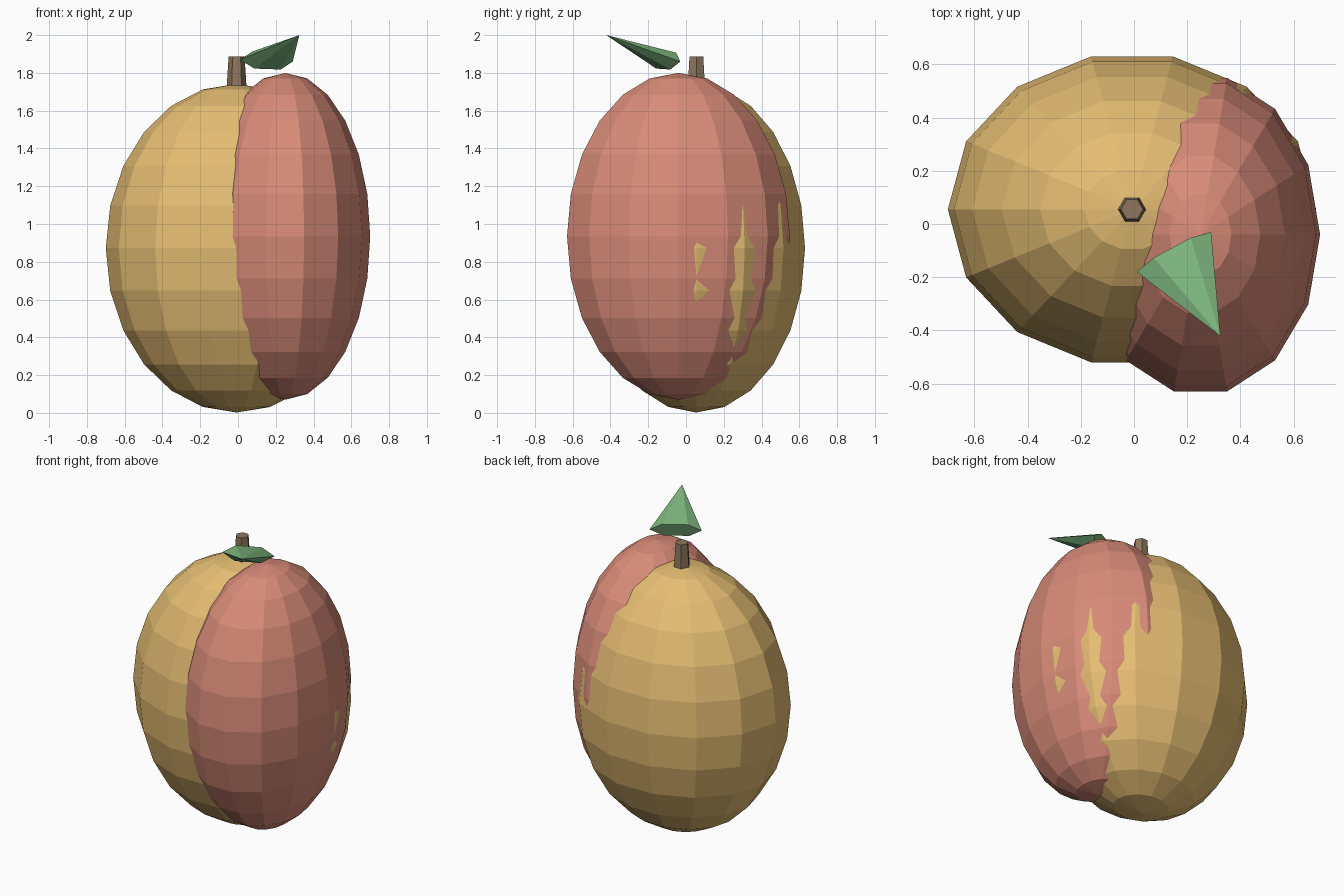
import bpy, bmesh, math
from mathutils import Vector, Matrix

if "Cube" in bpy.data.objects:
    bpy.data.objects.remove(bpy.data.objects["Cube"])


def material(name, rgb):
    m = bpy.data.materials.new(name)
    m.diffuse_color = (*rgb, 1)
    m.use_nodes = True
    m.node_tree.nodes["Principled BSDF"].inputs["Base Color"].default_value = m.diffuse_color
    return m


def finish(name, bm, mat):
    bmesh.ops.recalc_face_normals(bm, faces=bm.faces)
    mesh = bpy.data.meshes.new(name)
    bm.to_mesh(mesh)
    bm.free()
    mesh.materials.append(mat)
    ob = bpy.data.objects.new(name, mesh)
    bpy.context.collection.objects.link(ob)
    return ob


def ring(bm, centre, u, v, n):
    """Polygon of n points on the ellipse with half axes u and v."""
    return [bm.verts.new(centre + u * math.cos(2 * math.pi * i / n)
                         + v * math.sin(2 * math.pi * i / n)) for i in range(n)]


def bridge(bm, a, b):
    n = len(a)
    for i in range(n):
        bm.faces.new((a[i], a[(i + 1) % n], b[(i + 1) % n], b[i]))


def fan(bm, loop, tip):
    for i in range(len(loop)):
        bm.faces.new((loop[i], loop[(i + 1) % len(loop)], tip))


def ellipsoid(name, centre, radii, mat, sides=14, rows=12):
    c, (rx, ry, rz) = Vector(centre), radii
    bm = bmesh.new()
    loops = []
    for k in range(1, rows):
        t = math.pi * k / rows
        s = math.sin(t)
        loops.append(ring(bm, c - Vector((0, 0, rz * math.cos(t))),
                          Vector((rx * s, 0, 0)), Vector((0, ry * s, 0)), sides))
    for a, b in zip(loops, loops[1:]):
        bridge(bm, a, b)
    fan(bm, loops[0], bm.verts.new(c - Vector((0, 0, rz))))
    fan(bm, loops[-1], bm.verts.new(c + Vector((0, 0, rz))))
    return finish(name, bm, mat)


yellow = material("yellow_skin", (0.78, 0.51, 0.17))
pink = material("blush_skin", (0.69, 0.26, 0.19))
brown = material("stem_brown", (0.27, 0.18, 0.11))
green = material("leaf_green", (0.21, 0.47, 0.21))

# Fruit body and the overlapping blush lobe
ellipsoid("fruit_body", (-0.0075, 0.055, 0.872), (0.6925, 0.59, 0.87), yellow)
ellipsoid("blush_lobe", (0.25, -0.04, 0.935), (0.45, 0.605, 0.865), pink)

# Tapered six-sided stem
bm = bmesh.new()
bmesh.ops.create_cone(bm, cap_ends=True, segments=6, radius1=0.055, radius2=0.042,
                      depth=0.2)
bmesh.ops.rotate(bm, verts=bm.verts, matrix=Matrix.Rotation(math.radians(30), 3, 'Z'))
bmesh.ops.translate(bm, verts=bm.verts, vec=(-0.0075, 0.055, 1.788))
xs = max(v.co.x for v in bm.verts) + 0.0075
if xs < 0.052:  # keep a corner pointing along x
    bmesh.ops.rotate(bm, verts=bm.verts, cent=(-0.0075, 0.055, 0),
                     matrix=Matrix.Rotation(math.radians(30), 3, 'Z'))
finish("stem", bm, brown)

# Leaf: flattened six-sided cone, tilted outward
base, tip = Vector((0.15, -0.105, 1.865)), Vector((0.325, -0.422, 2.0))
u = Vector((0.14, 0.075, -0.005))
v = (tip - base).cross(u).normalized() * 0.055
bm = bmesh.new()
loop = ring(bm, base, u, v, 6)
bm.faces.new(loop)
fan(bm, loop, bm.verts.new(tip))
finish("leaf", bm, green)
